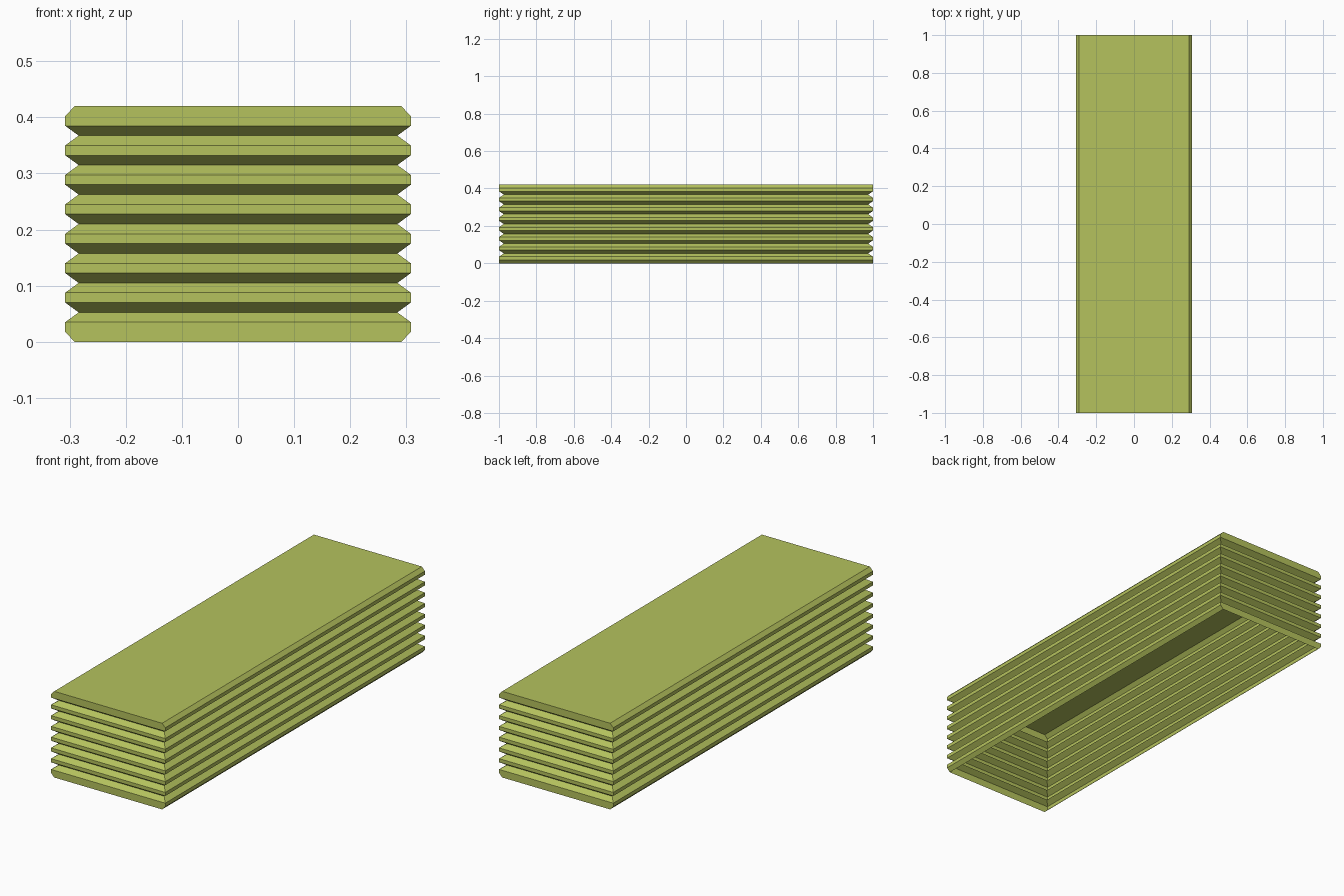
import bpy
import bmesh

if "Cube" in bpy.data.objects:
    bpy.data.objects.remove(bpy.data.objects["Cube"])

FOLDS = 8
PITCH = 0.0525
STEP = PITCH / 3
RX, RY = 0.308, 1.0      # ridge half sizes
VX, VY = 0.284, 0.974    # valley half sizes
LIP_X = 0.291            # chamfered top and bottom edge

# Horizontal rings of the pleated wall, bottom to top
rings = [(LIP_X, RY, 0.0)]
for k in range(FOLDS):
    z = k * PITCH
    rings += [(RX, RY, z + STEP), (RX, RY, z + 2 * STEP)]
    if k < FOLDS - 1:
        rings.append((VX, VY, z + PITCH))
rings.append((LIP_X, RY, FOLDS * PITCH))

# Loft the rings into a thin shell with a closed top and open bottom
bm = bmesh.new()
loops = [[bm.verts.new((sx * x, sy * y, z))
          for sx, sy in ((-1, -1), (1, -1), (1, 1), (-1, 1))]
         for x, y, z in rings]
for low, high in zip(loops, loops[1:]):
    for i in range(4):
        j = (i + 1) % 4
        bm.faces.new((low[i], low[j], high[j], high[i]))
bm.faces.new(loops[-1])

mesh = bpy.data.meshes.new("bellows_cover")
bm.to_mesh(mesh)
bm.free()
cover = bpy.data.objects.new("bellows_cover", mesh)
bpy.context.collection.objects.link(cover)

# Olive green material
mat = bpy.data.materials.new("olive_green")
mat.diffuse_color = (0.46, 0.54, 0.11, 1.0)
mat.use_nodes = True
mat.node_tree.nodes["Principled BSDF"].inputs["Base Color"].default_value = mat.diffuse_color
mesh.materials.append(mat)
